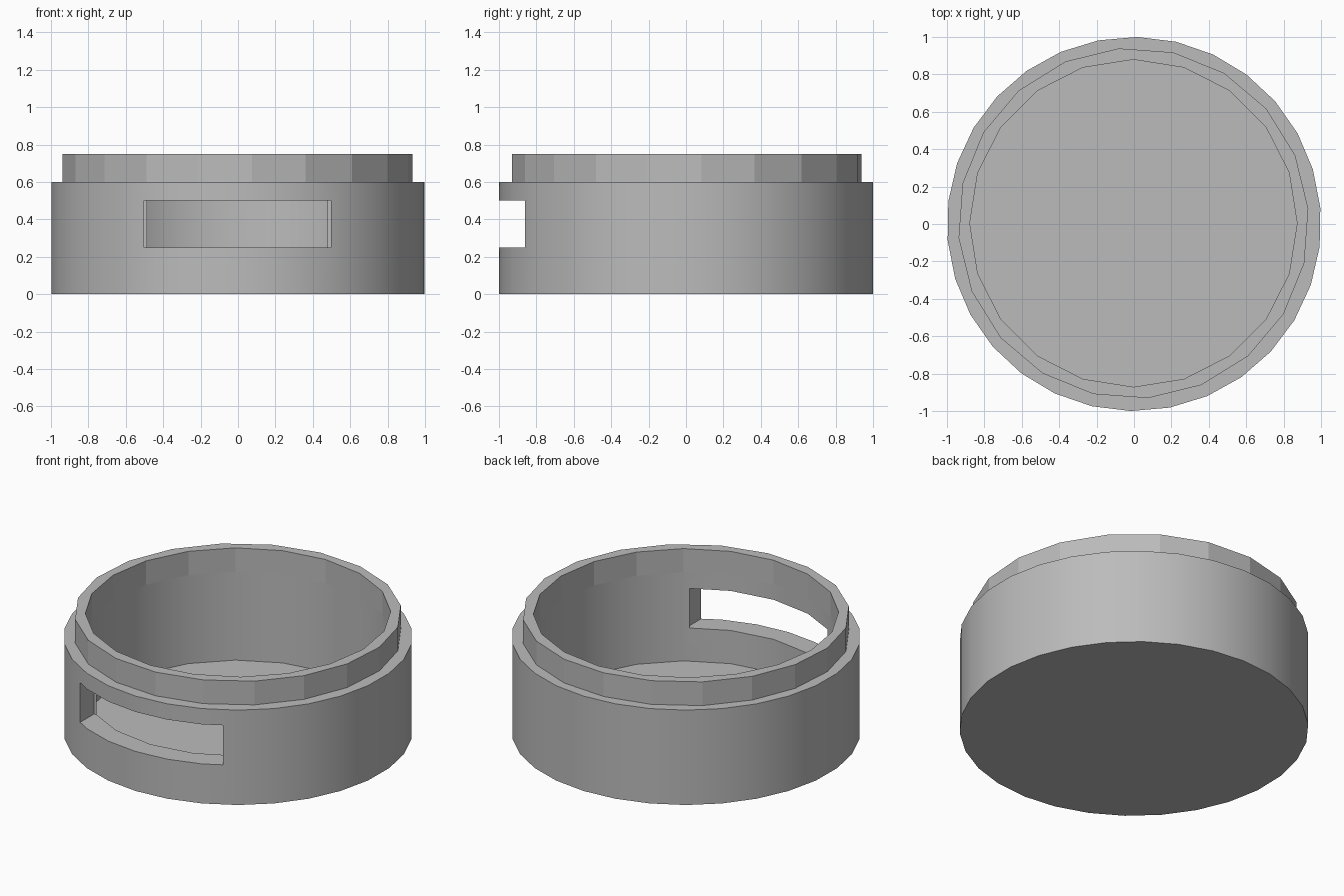
import bpy
import bmesh
from math import cos, sin, pi, radians

if "Cube" in bpy.data.objects:
    bpy.data.objects.remove(bpy.data.objects["Cube"])

grey = bpy.data.materials.new("plain grey")
grey.use_nodes = True
COLOUR = (0.5, 0.5, 0.5, 1)
grey.diffuse_color = COLOUR
grey.node_tree.nodes["Principled BSDF"].inputs["Base Color"].default_value = COLOUR

INNER_CENTRE = (-0.003, 0.004)


def ring(bm, radius, sides, z, turn=0, centre=(0, 0)):
    """Closed loop of vertices; turn is in degrees, clockwise from +y."""
    angles = [pi / 2 - radians(turn) + 2 * pi * i / sides for i in range(sides)]
    return [bm.verts.new((centre[0] + radius * cos(a), centre[1] + radius * sin(a), z))
            for a in angles]


def bridge(bm, a, b):
    for i in range(len(a)):
        j = (i + 1) % len(a)
        bm.faces.new((a[i], a[j], b[j], b[i]))


def finish(bm, name):
    bmesh.ops.recalc_face_normals(bm, faces=bm.faces)
    mesh = bpy.data.meshes.new(name)
    bm.to_mesh(mesh)
    bm.free()
    mesh.materials.append(grey)
    obj = bpy.data.objects.new(name, mesh)
    bpy.context.collection.objects.link(obj)
    return obj


def disc_solid(name, radius, sides, z0, z1, turn=0, centre=(0, 0)):
    bm = bmesh.new()
    low = ring(bm, radius, sides, z0, turn, centre)
    high = ring(bm, radius, sides, z1, turn, centre)
    bridge(bm, low, high)
    bm.faces.new(low)
    bm.faces.new(high)
    return finish(bm, name)


def cut(target, cutter):
    mod = target.modifiers.new("cut", "BOOLEAN")
    mod.operation = "DIFFERENCE"
    mod.solver = "EXACT"
    mod.object = cutter
    bpy.context.view_layer.objects.active = target
    bpy.ops.object.modifier_apply(modifier=mod.name)
    bpy.data.objects.remove(cutter)


# Cup body with a thin floor
body = disc_solid("cup_body", 1, 30, 0, 0.6, turn=1)
cut(body, disc_solid("cavity_cutter", 0.875, 20, 0.04, 1, centre=INNER_CENTRE))

# Front slot, just deep enough to break through the wall
bm = bmesh.new()
bmesh.ops.create_cube(bm, size=1)
for v in bm.verts:
    v.co.x = -0.003 + v.co.x
    v.co.y = -0.72 if v.co.y > 0 else -1.2
    v.co.z = 0.5 if v.co.z > 0 else 0.25
cut(body, finish(bm, "slot_cutter"))

bpy.ops.object.select_all(action="DESELECT")
body.select_set(True)
bpy.context.view_layer.objects.active = body
bpy.ops.object.shade_smooth_by_angle(angle=radians(25))

# Faceted neck standing on the body's ledge
bm = bmesh.new()
outer = [disc for disc in (ring(bm, 0.938, 20, z, -4.8, INNER_CENTRE) for z in (0.6, 0.75))]
inner = [disc for disc in (ring(bm, 0.875, 20, z, 0, INNER_CENTRE) for z in (0.6, 0.75))]
bridge(bm, outer[0], outer[1])
bridge(bm, inner[0], inner[1])
bridge(bm, outer[1], inner[1])
bridge(bm, outer[0], inner[0])
finish(bm, "neck")
